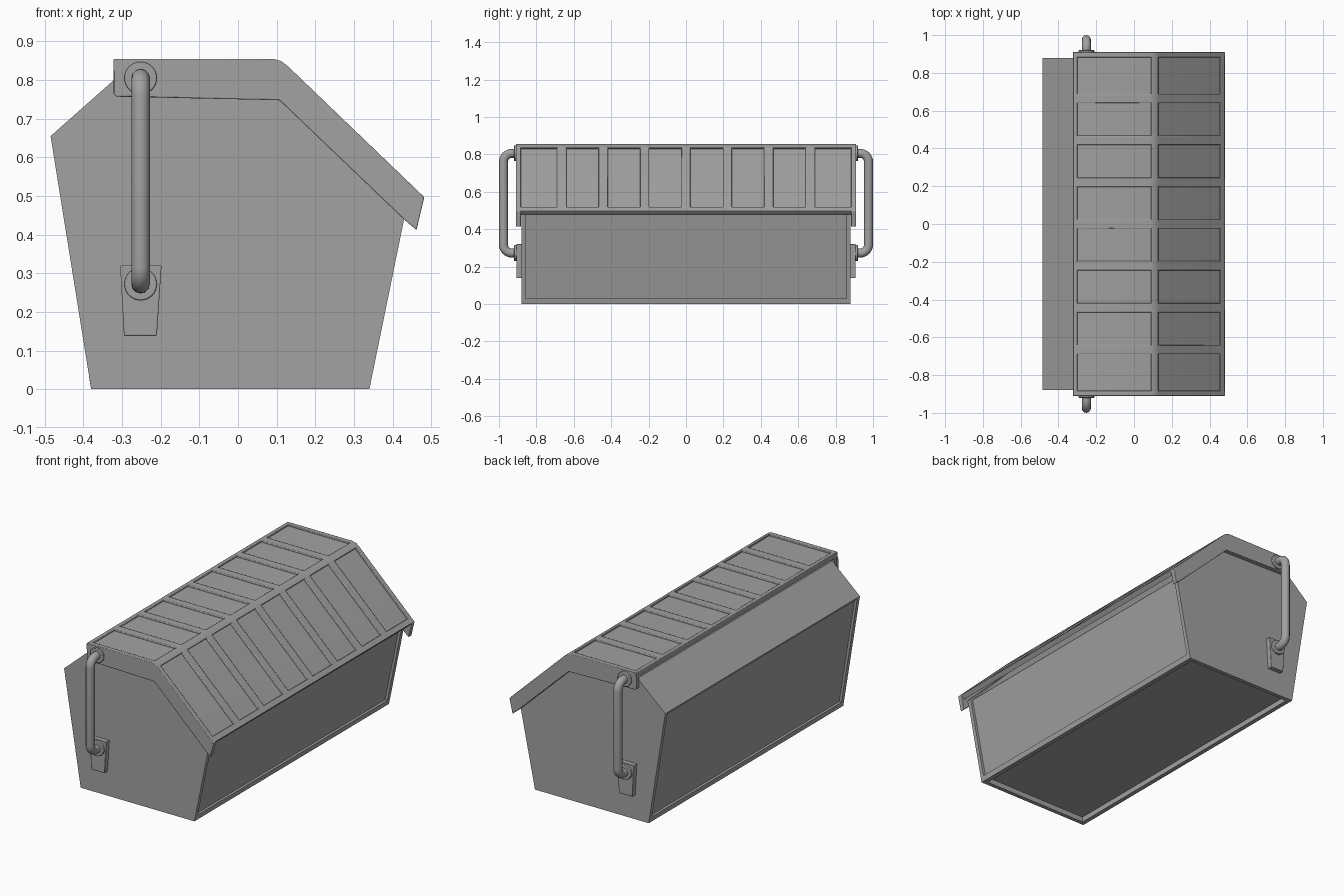
import bpy
import bmesh
import math

if "Cube" in bpy.data.objects:
    bpy.data.objects.remove(bpy.data.objects["Cube"], do_unlink=True)

GREY = (0.36, 0.36, 0.36, 1)
metal = bpy.data.materials.new("grey_metal")
metal.use_nodes = True
metal.diffuse_color = GREY
metal.node_tree.nodes["Principled BSDF"].inputs["Base Color"].default_value = GREY


def smooth(ob):
    bpy.ops.object.select_all(action="DESELECT")
    ob.select_set(True)
    bpy.context.view_layer.objects.active = ob
    bpy.ops.object.shade_smooth_by_angle(angle=math.radians(40))


def prism(bm, profile, y0, y1):
    """Extrude an x/z outline along y."""
    face = bm.faces.new([bm.verts.new((x, y0, z)) for x, z in profile])
    geom = bmesh.ops.extrude_face_region(bm, geom=[face])["geom"]
    verts = [g for g in geom if isinstance(g, bmesh.types.BMVert)]
    bmesh.ops.translate(bm, verts=verts, vec=(0, y1 - y0, 0))


def part(name, prisms, bevel=0):
    bm = bmesh.new()
    for profile, y0, y1 in prisms:
        prism(bm, profile, y0, y1)
    bmesh.ops.recalc_face_normals(bm, faces=bm.faces)
    mesh = bpy.data.meshes.new(name)
    bm.to_mesh(mesh)
    bm.free()
    mesh.materials.append(metal)
    ob = bpy.data.objects.new(name, mesh)
    bpy.context.collection.objects.link(ob)
    if bevel:
        mod = ob.modifiers.new("soft_edges", "BEVEL")
        mod.width = bevel
        mod.segments = 2
        mod.limit_method = "ANGLE"
    smooth(ob)
    return ob


# Body: end plates, recessed core and bottom rims
END = 0.88
INNER = 0.857
outline = [(-0.38, 0), (0.34, 0), (0.437, 0.475), (0.1, 0.81),
           (-0.31, 0.81), (-0.485, 0.655)]
part("end_plates", [(outline, -END, -INNER), (outline, INNER, END)])
core = [(-0.37, 0.03), (0.331, 0.03), (0.422, 0.475), (0.1, 0.81),
        (-0.31, 0.81), (-0.485, 0.655), (-0.483, 0.645), (-0.467, 0.635)]
part("body_core", [(core, -INNER, INNER)])
left_rim = [(0.315, 0), (0.34, 0), (0.346, 0.03), (0.315, 0.03)]
right_rim = [(-0.38, 0), (-0.355, 0), (-0.355, 0.03), (-0.385, 0.03)]
part("bottom_rims", [(rim, -INNER, INNER) for rim in (left_rim, right_rim)])

# Lid: outline points paired with their inward directions
TOP = [((-0.322, 0.855), (0, -1)), ((0.09, 0.855), (0, -1)),
       ((0.112, 0.849), (-0.4, -0.92)), ((0.13, 0.835), (-0.69, -0.72)),
       ((0.482, 0.497), (-0.69, -0.72))]
RECESS = 0.009
THICK = 0.03


def band(path, near, far):
    def shift(d):
        return [(x + nx * d, z + nz * d) for (x, z), (nx, nz) in path]
    return shift(near) + shift(far)[::-1]


LID = 0.91
part("lid_sheet", [(band(TOP, RECESS, THICK), -LID, LID)])

# Raised lid frame: cross ribs, long edge strips and the bend strip
RIBS = 9
STEP = 0.2215
ribs = []
for i in range(RIBS):
    y = (i - (RIBS - 1) / 2) * STEP
    if i in (0, RIBS - 1):
        s = 1 if y > 0 else -1
        ribs.append((band(TOP, 0, RECESS + 0.006), s * (LID - 0.02), s * LID))
    else:
        ribs.append((band(TOP, 0, RECESS + 0.006), y - 0.025, y + 0.025))
part("lid_ribs", ribs, 0.004)
back_strip = [TOP[0], ((-0.3, 0.855), (0, -1))]
front_strip = [((0.458, 0.52), (-0.69, -0.72)), TOP[4]]
part("lid_strips", [(band(strip, 0, RECESS + 0.006), -LID, LID)
                    for strip in (back_strip, TOP[1:4], front_strip)], 0.003)

# Lid side flanges
flange = [p for p, n in TOP] + [(0.462, 0.412), (0.43, 0.439), (0.107, 0.748),
                                (-0.315, 0.757), (-0.322, 0.764)]
part("lid_flanges", [(flange, s * (END + 0.002), s * LID) for s in (-1, 1)], 0.003)

# Handle mounts and bent bar handles on both ends
HX, HIGH, LOW, REACH, BEND = -0.252, 0.805, 0.272, 0.976, 0.045
mount = [(-0.295, 0.138), (-0.21, 0.138), (-0.198, 0.32), (-0.305, 0.32)]
disc = [(math.cos(a * math.tau / 32) * 0.042, math.sin(a * math.tau / 32) * 0.042)
        for a in range(32)]
for s, side in ((-1, "front"), (1, "back")):
    part(side + "_handle_mount", [(mount, s * (END - 0.005), s * 0.907)], 0.003)
    part(side + "_handle_discs",
         [([(HX + x, z + h) for x, z in disc], s * 0.9, s * 0.92)
          for h in (HIGH, LOW)], 0.003)

    path = [(0.9, HIGH)]
    for centre, start in ((HIGH - BEND, 90), (LOW + BEND, 0)):
        for k in range(9):
            a = math.radians(start - k * 90 / 8)
            path.append((REACH - BEND + BEND * math.cos(a),
                         centre + BEND * math.sin(a)))
    path.append((0.9, LOW))

    curve = bpy.data.curves.new(side + "_handle", "CURVE")
    curve.dimensions = "3D"
    curve.bevel_depth = 0.024
    curve.bevel_resolution = 4
    curve.use_fill_caps = True
    spline = curve.splines.new("POLY")
    spline.points.add(len(path) - 1)
    for point, (y, z) in zip(spline.points, path):
        point.co = (HX, s * y, z, 1)
    curve.materials.append(metal)
    bar = bpy.data.objects.new(side + "_handle", curve)
    bpy.context.collection.objects.link(bar)
    bpy.ops.object.select_all(action="DESELECT")
    bar.select_set(True)
    bpy.context.view_layer.objects.active = bar
    bpy.ops.object.convert(target="MESH")
    smooth(bpy.context.view_layer.objects.active)
